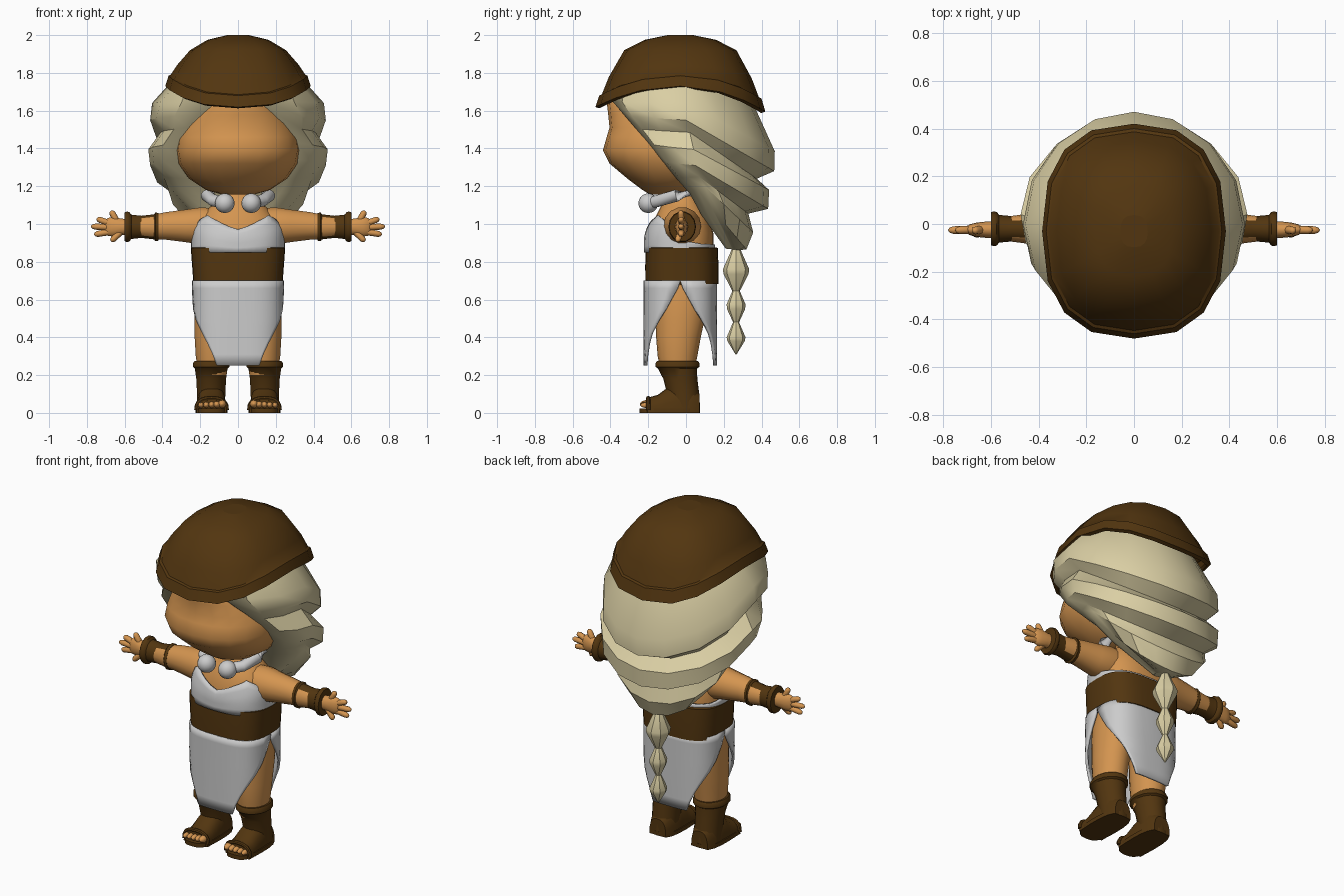
import bpy, bmesh
from math import sin, cos, pi, radians
from mathutils import Vector

if "Cube" in bpy.data.objects:
    bpy.data.objects.remove(bpy.data.objects["Cube"])


def material(name, rgb):
    m = bpy.data.materials.new(name)
    m.diffuse_color = (*rgb, 1)
    m.use_nodes = True
    m.node_tree.nodes["Principled BSDF"].inputs["Base Color"].default_value = m.diffuse_color
    return m


SKIN = material("skin", (0.66, 0.30, 0.08))
LEATHER = material("leather", (0.085, 0.036, 0.005))
BLOND = material("blond", (0.70, 0.62, 0.37))


def loft(name, rings, mat=None, closed=True, caps=True, mirror=False, thick=0, angle=40):
    """Skin a list of equal-length point rings."""
    bm = bmesh.new()
    vs = [[bm.verts.new(p) for p in r] for r in rings]
    n = len(vs[0])
    for a, b in zip(vs, vs[1:]):
        for i in range(n if closed else n - 1):
            j = (i + 1) % n
            bm.faces.new((a[i], a[j], b[j], b[i]))
    if closed and caps:
        bm.faces.new(vs[0])
        bm.faces.new(vs[-1])
    bmesh.ops.recalc_face_normals(bm, faces=bm.faces)
    me = bpy.data.meshes.new(name)
    bm.to_mesh(me)
    bm.free()
    ob = bpy.data.objects.new(name, me)
    bpy.context.collection.objects.link(ob)
    if mat:
        me.materials.append(mat)
    if thick:
        s = ob.modifiers.new("thickness", 'SOLIDIFY')
        s.thickness, s.offset = thick, 0
    if mirror:
        ob.modifiers.new("mirror", 'MIRROR')
    bpy.ops.object.select_all(action='DESELECT')
    ob.select_set(True)
    bpy.context.view_layer.objects.active = ob
    bpy.ops.object.shade_smooth_by_angle(angle=radians(angle))
    return ob


def spow(v, p):
    return abs(v) ** (2 / p) * (1 if v >= 0 else -1)


def ellipse(cx, cy, z, rx, ry, n=20, p=2):
    """Horizontal superellipse ring; the first point faces the front."""
    return [(cx + rx * spow(sin(t), p), cy - ry * spow(cos(t), p), z)
            for t in (2 * pi * i / n for i in range(n))]


def xring(x, y, z, ry, rz, n=14):
    return [(x, y + ry * cos(2 * pi * i / n), z + rz * sin(2 * pi * i / n)) for i in range(n)]


def tube(name, pts, radii, mat=None, n=10, **kw):
    pts = [Vector(p) for p in pts]
    rings = []
    for i, p in enumerate(pts):
        d = (pts[min(i + 1, len(pts) - 1)] - pts[max(i - 1, 0)]).normalized()
        u = d.cross(Vector((0.01, 0.99, 0.1))).normalized()
        w = d.cross(u)
        rings.append([p + radii[i] * (u * cos(2 * pi * k / n) + w * sin(2 * pi * k / n)) for k in range(n)])
    return loft(name, rings, mat, **kw)


def lerp_knots(v, knots):
    for (a, fa), (b, fb) in zip(knots, knots[1:]):
        if v <= b:
            return fa + (fb - fa) * (v - a) / (b - a)
    return knots[-1][1]


# Head: z, half width, front y, back y
head = [(1.155, .08, -.19, 0), (1.18, .17, -.23, .06), (1.24, .26, -.31, .14), (1.32, .315, -.405, .2),
        (1.39, .33, -.44, .22), (1.46, .322, -.42, .22), (1.51, .305, -.405, .22),
        (1.58, .265, -.412, .22), (1.65, .2, -.42, .2), (1.71, .12, -.40, .18)]
loft("head", [ellipse(0, (f + b) / 2, z, w, (b - f) / 2, 20, 2.2) for z, w, f, b in head], SKIN, angle=60)

# Hair: swept rippled bands, each given by front edge, side and back points
bands = [((.20, -.38, 1.71), (.33, 0, 1.78), (.35, 1.65)), ((.14, -.39, 1.65), (.455, 0, 1.64), (.47, 1.385)),
         ((.21, -.33, 1.58), (.465, 0, 1.55), (.467, 1.28)), ((.27, -.27, 1.51), (.41, .02, 1.485), (.375, 1.24)),
         ((.315, -.20, 1.43), (.475, .04, 1.395), (.44, 1.18)), ((.32, -.13, 1.34), (.465, .05, 1.31), (.435, 1.08)),
         ((.27, -.05, 1.24), (.395, .07, 1.25), (.33, 1.055)), ((.22, .02, 1.16), (.375, .10, 1.20), (.356, .955)),
         ((.15, .08, 1.05), (.27, .14, 1.08), (.32, .865)), ((.03, .21, .87), (.05, .245, .866), (.28, .862))]
rows = []
for f, s, (yb, zb) in bands:
    half = []
    for t in (0, 30, 60):
        c, k = cos(radians(t)), sin(radians(t))
        half.append((f[0] + (s[0] - f[0]) * k, s[1] + (f[1] - s[1]) * c, f[2] + (s[2] - f[2]) * t / 90))
    for t in (0, 23, 46, 69):
        c, k = cos(radians(t)), sin(radians(t))
        half.append((s[0] * c, s[1] + (yb - s[1]) * k, s[2] + (zb - s[2]) * k))
    inner = (0, f[1] + .1 * min(1, (yb - f[1]) / .3) * .5, f[2])
    rows.append([inner] + half + [(0, yb, zb)] + [(-x, y, z) for x, y, z in reversed(half)])
loft("hair", rows, BLOND, angle=35)

# Braid hanging behind
beads = [(.015, .89), (.03, .85), (.07, .76), (.066, .735), (.02, .645), (.05, .575), (.048, .55),
         (.016, .48), (.05, .40), (.046, .38), (.003, .31)]
loft("braid", [ellipse(0, .265, z, r, r, 8) for r, z in beads], BLOND, angle=35)


# Cap: rim dips to a point at front and back
def cap_ring(scale, low, f=0.0, top=1.91):
    out = []
    for x, y, _ in ellipse(0, -.03, 0, .385, .45, 16, 2.5):
        v = (y + .03) / .45
        z = 1.79 - (.105 if v < 0 else .12) * abs(v) ** 2.2 - low * (1 + (.25 if v > 0 else .1) * abs(v))
        out.append((x * scale, -.03 + (y + .03) * scale, z + (top - z) * f))
    return out


cap = [cap_ring(.93, .05), cap_ring(.95, .066), cap_ring(1, .06), cap_ring(.955, .005), cap_ring(.925, 0),
       cap_ring(.84, 0, .42), cap_ring(.66, 0, 1, 1.92), cap_ring(.42, 0, 1, 1.975), cap_ring(.15, 0, 1, 2)]
loft("cap", cap, LEATHER, caps=False)
loft("cap_crown", [cap_ring(.15, 0, 1, 1.97), cap_ring(.15, 0, 1, 2)], LEATHER)

# Torso: z, half width, half depth
torso = [(.52, .20, .13), (.68, .222, .165), (.87, .222, .165), (.95, .225, .165), (1.03, .205, .145),
         (1.09, .15, .115), (1.13, .09, .085), (1.22, .085, .08)]
loft("torso", [ellipse(0, -.02, z, a, b, 24, 2.4) for z, a, b in torso], SKIN, angle=60)

# Bodice with a dipped neckline
neck = [(0, .97), (20, 1.01), (45, 1.045), (62, 1.02), (90, .91), (120, .895), (180, .89)]
width = [(.85, .242), (.96, .242), (1.0, .232), (1.05, .205)]
depth = [(.85, .195), (.93, .195), (1.05, .158)]
rows = []
for k in range(6):
    row = []
    for i in range(48):
        t = 2 * pi * i / 48
        z = .85 + (lerp_knots(min(i, 48 - i) * 7.5, neck) - .85) * k / 5
        row.append((lerp_knots(z, width) * spow(sin(t), 2.5),
                    -.022 - lerp_knots(z, depth) * spow(cos(t), 2.5) * (.87 if cos(t) < 0 else 1), z))
    rows.append(row)
loft("bodice", rows, caps=False, thick=.012)

# Wide belt
loft("belt", [ellipse(0, -.022, z, a, b, 32, 3) for z, a, b in
              ((.68, .22, .17), (.682, .236, .193), (.78, .243, .194), (.874, .25, .19), (.876, .23, .17))], LEATHER)

# Skirt panels, slit at both sides: z, half sweep in degrees
hem = [(.70, 90), (.66, 89), (.60, 83), (.546, 75), (.49, 62), (.42, 44), (.37, 34), (.31, 25), (.25, 19)]
for name, d in (("skirt_front", -1), ("skirt_back", 1)):
    rows = []
    for z, sweep in hem:
        ang = [radians(sweep) * (i / 8 - 1) for i in range(17)]
        rows.append([(.236 * spow(sin(t), 3), -.03 + d * .188 * spow(cos(t), 3), z) for t in ang])
    loft(name, rows, closed=False, thick=.014)

# Neck ring with ball ends
tube("neck_ring", [(.065, -.19, 1.11), (.13, -.14, 1.125), (.165, -.05, 1.15), (.155, .05, 1.17),
                   (.09, .12, 1.18), (0, .14, 1.18)], [.032] * 6, n=12, mirror=True)
tube("neck_ring_ball", [(.07, -.2, 1.11 - .052 * cos(pi * i / 10)) for i in range(11)],
     [max(.052 * sin(pi * i / 10), .001) for i in range(11)], n=16, mirror=True)

# Arms, bracers and hands
loft("arm", [xring(x, -.02, z, a, b) for x, a, b, z in
             ((.10, .09, .09, .995), (.2, .10, .10, .99), (.28, .085, .088, .99), (.38, .07, .075, .99),
              (.45, .062, .066, .985), (.58, .045, .05, .985))], SKIN, mirror=True, angle=60)
loft("bracer", [xring(x, -.02, .985, r * .88, r) for x, r in
                ((.42, .06), (.42, .075), (.437, .078), (.445, .068), (.51, .06), (.565, .066),
                 (.575, .08), (.588, .083), (.6, .078), (.6, .05))], LEATHER, mirror=True)
loft("palm", [xring(x, -.024, .985, a, b) for x, a, b in
              ((.57, .035, .04), (.62, .034, .045), (.66, .03, .053), (.69, .022, .048), (.705, .01, .035))],
     SKIN, mirror=True, angle=60)
fingers = [((.62, -.03, .96), (.672, -.045, .908)), ((.67, -.024, .96), (.762, -.026, .944)),
           ((.67, -.024, .982), (.778, -.026, .987)), ((.67, -.024, 1.0), (.748, -.026, 1.028)),
           ((.64, -.024, 1.01), (.672, -.028, 1.07))]
for i, (a, b) in enumerate(fingers):
    a, b = Vector(a), Vector(b)
    tube(f"finger_{i + 1}", [a.lerp(b, s) for s in (0, .4, .8, .94, 1)], [.018, .017, .016, .011, .003],
         SKIN, n=8, mirror=True, angle=60)

# Legs: z, half width, half depth, centre y
loft("leg", [ellipse(.135, y, z, a, b, 18) for z, a, b, y in
             ((.2, .075, .085, -.045), (.3, .09, .105, -.045), (.4, .096, .118, -.04), (.5, .098, .13, -.03),
              (.6, .096, .135, -.025), (.68, .085, .13, -.02))], SKIN, mirror=True, angle=60)

# Boots: shaft with cuff, open foot, sole, toe strap and toes
loft("boot_shaft", [ellipse(.142, y, z, a, b, 18) for z, a, b, y in
                    ((.02, .074, .08, -.005), (.1, .076, .085, -.015), (.18, .08, .09, -.03), (.235, .088, .103, -.045),
                     (.243, .098, .116, -.045), (.262, .098, .117, -.045), (.275, .09, .108, -.045))],
     LEATHER, mirror=True)
arch = [i * pi / 10 for i in range(11)]
loft("boot_foot", [[(.14 + w * spow(cos(t), 2.6), y, h * spow(sin(t), 2.6)) for t in arch] for y, w, h in
                   ((.072, .055, .10), (.03, .075, .15), (-.06, .078, .15), (-.11, .079, .125),
                    (-.15, .08, .095), (-.205, .081, .08), (-.207, .074, .07))], LEATHER, mirror=True)
loft("boot_sole", [ellipse(.14, -.085, z, .084, .16, 24, 3) for z in (0, .024)], LEATHER, mirror=True)
tube("toe_strap", [(.14 + .08 * spow(cos(t), 2.6), -.2, .015 + .063 * spow(sin(t), 2.6)) for t in arch],
     [.012] * 11, LEATHER, n=8, mirror=True)
for i in range(5):
    x = .084 + i * .028
    r = (.021, .018, .017, .016, .015)[i]
    tube(f"toe_{i + 1}", [(x, y, .026 + r) for y in (-.19, -.215, -.232, -.244 + i * .001)],
         [r, r, r * .75, .003], SKIN, n=10, mirror=True, angle=60)
